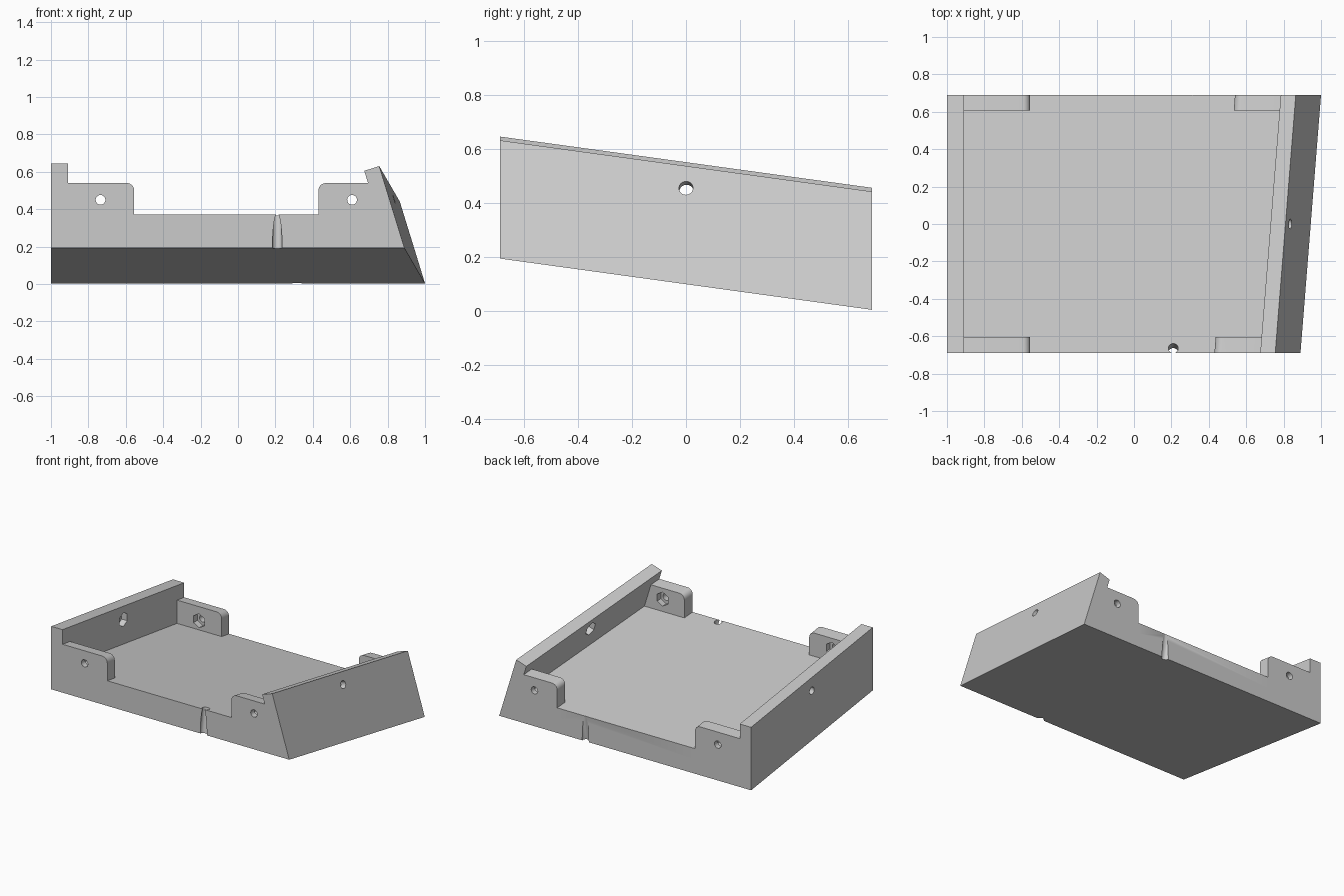
import bpy, bmesh, math
from mathutils import Vector

if "Cube" in bpy.data.objects:
    bpy.data.objects.remove(bpy.data.objects["Cube"])

Y = 0.69                      # half depth
DROP, SKEW = 0.19, 0.11       # fall of the base and sideways run of the right wall, front to back
FLOOR, TAB_TOP, HOLE_H = 0.18, 0.347, 0.356


def rise(y):
    return 0.003 + DROP * (Y - y) / (2 * Y)


def skew(y):
    return SKEW * (y + Y) / (2 * Y)


def loft(name, profile, y0, y1):
    """Extrude an (x, height, follows_right_wall) profile along the sloping base."""
    bm = bmesh.new()
    a, b = ([bm.verts.new((x + (skew(y) if r else 0), y, h + rise(y)))
             for x, h, r in profile] for y in (y0, y1))
    n = len(profile)
    bm.faces.new(a)
    bm.faces.new(b[::-1])
    for i in range(n):
        j = (i + 1) % n
        bm.faces.new((a[j], a[i], b[i], b[j]))
    bmesh.ops.recalc_face_normals(bm, faces=bm.faces)
    mesh = bpy.data.meshes.new(name)
    bm.to_mesh(mesh)
    bm.free()
    ob = bpy.data.objects.new(name, mesh)
    bpy.context.collection.objects.link(ob)
    return ob


def rod(p, q, r, sides=32):
    """Cylinder from p to q, used as a cutter."""
    p, q = Vector(p), Vector(q)
    bpy.ops.mesh.primitive_cylinder_add(vertices=sides, radius=r, depth=(q - p).length,
                                        location=(p + q) / 2,
                                        rotation=(q - p).to_track_quat('Z', 'Y').to_euler())
    return bpy.context.object


def combine(target, other, operation):
    mod = target.modifiers.new("combine", 'BOOLEAN')
    mod.operation, mod.solver, mod.object = operation, 'EXACT', other
    bpy.context.view_layer.objects.active = target
    bpy.ops.object.modifier_apply(modifier=mod.name)
    bpy.data.objects.remove(other)


def screw_hole(target, inner, outward, thickness):
    """Round through hole with a hexagonal nut pocket on the inner face."""
    inner, d = Vector(inner), Vector(outward).normalized()
    combine(target, rod(inner - d * 0.05, inner + d * (thickness + 0.05), 0.026), 'DIFFERENCE')
    combine(target, rod(inner - d * 0.03, inner + d * thickness * 0.5, 0.05, 6), 'DIFFERENCE')


# Tray: floor, upright left wall and leaning right wall
t = (0.675 - 0.81) / (0.605 - 0.168)
lean = lambda h: 0.675 + (h - 0.412) * -0.309
tray = loft("tray", [(-1, 0, 0), (0.89, 0, 1), (0.755, 0.438, 1), (0.675, 0.412, 1),
                     (lean(FLOOR), FLOOR, 1), (-0.91, FLOOR, 0), (-0.91, 0.452, 0),
                     (-1, 0.452, 0)], -Y, Y)

# Mounting tabs with one rounded corner each, front and back
R = 0.04
arc = [(R * math.cos(i * math.pi / 12), R * math.sin(i * math.pi / 12)) for i in range(7)]
left = [(-0.95, 0.1, 0), (-0.555, 0.1, 0)] + \
       [(-0.555 - R + c, TAB_TOP - R + s, 0) for c, s in arc] + [(-0.95, TAB_TOP, 0)]
right = [(lean(0.1) + 0.04, 0.1, 1), (0.43, 0.1, 1)] + \
        [(0.43 + R - c, TAB_TOP - R + s, 1) for c, s in arc] + \
        [(lean(TAB_TOP) + 0.04, TAB_TOP, 1)]
for y0, y1 in ((-Y, -0.605), (0.608, Y)):
    combine(tray, loft("left_tab", left, y0, y1), 'UNION')
    combine(tray, loft("right_tab", right, y0, y1), 'UNION')

# Screw holes through the tabs
for sy, inner in ((-1, -0.605), (1, 0.608)):
    z = rise(sy * Y) + 0.257
    for x in (-0.735, 0.61 + skew(sy * Y)):
        screw_hole(tray, (x, inner, z), (0, sy, 0), 0.085)

# Screw holes through the side walls
z = rise(0) + HOLE_H
screw_hole(tray, (-0.91, 0, z), (-1, 0, 0), 0.09)
n = Vector((SKEW, 2 * Y, -DROP)).cross(Vector((-0.135, 0, 0.438))).normalized()
outer = Vector((0.89 + skew(0) - 0.309 * HOLE_H, 0, z))
screw_hole(tray, outer - n * 0.084, n, 0.084)

# Cable grooves on the front and back edges, square to the floor
up = Vector((0, DROP / (2 * Y), 1))
for x, y in ((0.21, -0.665), (0.315, 0.714)):
    top = Vector((x, y, rise(y) + FLOOR))
    combine(tray, rod(top - up * 0.3, top + up * 0.1, 0.026), 'DIFFERENCE')

bpy.ops.object.select_all(action='DESELECT')
tray.select_set(True)
bpy.context.view_layer.objects.active = tray
bpy.ops.object.shade_smooth_by_angle(angle=math.radians(30))
